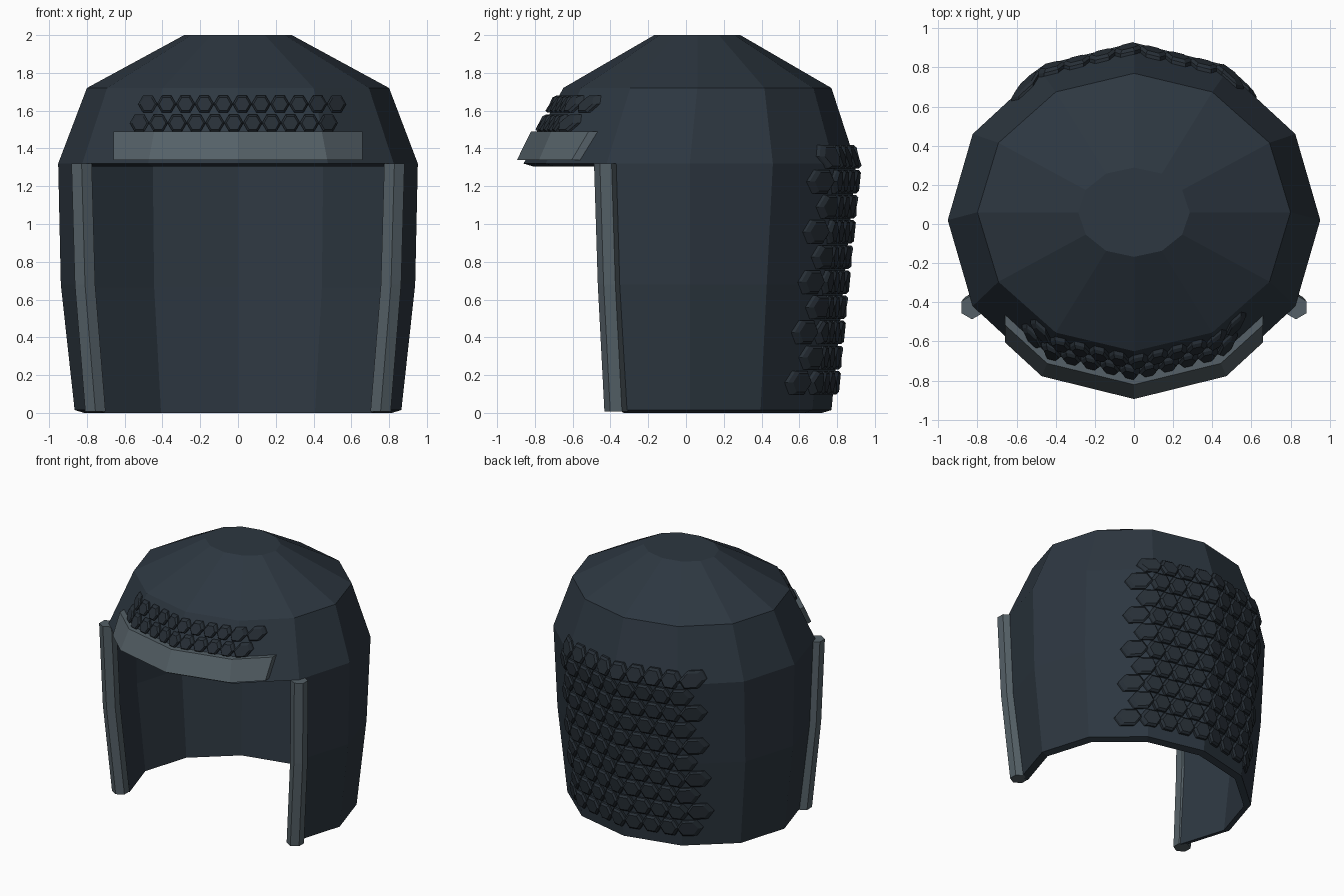
import bpy
from math import sin, cos, pi

if "Cube" in bpy.data.objects:
    bpy.data.objects.remove(bpy.data.objects["Cube"])

# z, half width, centre y, half depth of each shell ring
RINGS = [(0.015, .865, .02, .75), (.68, .938, .02, .815), (1.32, .952, .02, .88),
         (1.72, .80, .06, .71), (2.0, .285, .06, .228)]
N = 12


def material(name, rgb):
    m = bpy.data.materials.new(name)
    m.diffuse_color = (*rgb, 1)
    m.use_nodes = True
    m.node_tree.nodes["Principled BSDF"].inputs["Base Color"].default_value = m.diffuse_color
    return m


shell_mat = material("dark_shell", (.026, .038, .052))
scale_mat = material("dark_scale", (.02, .028, .037))
trim_mat = material("grey_trim", (.09, .118, .135))


def make(name, verts, faces, mat):
    me = bpy.data.meshes.new(name)
    me.from_pydata(verts, [], faces)
    me.update()
    me.materials.append(mat)
    ob = bpy.data.objects.new(name, me)
    bpy.context.collection.objects.link(ob)
    return ob


def ring_at(z):
    for a, b in zip(RINGS, RINGS[1:]):
        if z <= b[0]:
            t = (z - a[0]) / (b[0] - a[0])
            return [p + (q - p) * t for p, q in zip(a, b)]


def surface_y(x, z, side):
    """y of the faceted shell at x, z; side is -1 front, +1 back"""
    _, rx, cy, ry = ring_at(z)
    for k in range(3):
        a, b = pi / 2 - k * pi / 6, pi / 2 - (k + 1) * pi / 6
        if abs(x) <= rx * cos(b) + 1e-6:
            t = (abs(x) - rx * cos(a)) / (rx * (cos(b) - cos(a)))
            return cy + side * ry * (sin(a) + (sin(b) - sin(a)) * t)
    return cy


# helmet shell: outer and inner skins, open face, closed rims
verts, faces = [], []
for inset, drop in ((0, 0), (.05, .015)):
    for z, rx, cy, ry in RINGS:
        d = .05 if inset and z == 2.0 else drop
        verts += [((rx - inset) * cos(i * pi / 6), cy + (ry - inset) * sin(i * pi / 6), z - d)
                  for i in range(N)]
outer = [tuple(range(4 * N, 5 * N))]
for r in range(4):
    for i in range(N):
        if r < 2 and 7 <= i <= 10:
            continue                                  # face opening
        j = (i + 1) % N
        outer.append((r * N + i, r * N + j, (r + 1) * N + j, (r + 1) * N + i))
shift = len(RINGS) * N
edges = {(f[k], f[(k + 1) % len(f)]) for f in outer for k in range(len(f))}
faces = outer + [tuple(v + shift for v in reversed(f)) for f in outer]
faces += [(b, a, a + shift, b + shift) for a, b in edges if (b, a) not in edges]
used = sorted({v for f in faces for v in f})
remap = {v: k for k, v in enumerate(used)}
make("helmet_shell", [verts[v] for v in used],
     [tuple(remap[v] for v in f) for f in faces], shell_mat)

# brow guard following the front facets
verts, faces = [], []
for k in range(5):
    for z, off in ((1.34, -.045), (1.49, -.05), (1.49, .01), (1.34, .01)):
        rx = ring_at(z)[1]
        x = (-.66, -rx / 2, 0, rx / 2, .66)[k]
        verts.append((x, surface_y(x, z, -1) + off, z))
for k in range(4):
    for c in range(4):
        d = (c + 1) % 4
        faces.append((k * 4 + c, k * 4 + 4 + c, k * 4 + 4 + d, k * 4 + d))
faces += [(0, 1, 2, 3), (19, 18, 17, 16)]
make("brow_guard", verts, faces, trim_mat)

# hexagonal trim rods along both sides of the opening
for side, name in ((-1, "left_edge_trim"), (1, "right_edge_trim")):
    verts = []
    for x, y, z in ((.755, -.37, .008), (.81, -.405, .68), (.828, -.425, 1.32)):
        verts += [(side * x + .062 * sin(i * pi / 3), y - .062 * cos(i * pi / 3), z)
                  for i in range(6)]
    faces = [(r * 6 + i, r * 6 + (i + 1) % 6, r * 6 + 6 + (i + 1) % 6, r * 6 + 6 + i)
             for r in range(2) for i in range(6)]
    faces += [(5, 4, 3, 2, 1, 0), tuple(range(12, 18))]
    make(name, verts, faces, trim_mat)


def scale_patch(name, side, centres, radius):
    """Raised bevelled hexagons projected onto the shell"""
    verts, faces = [], []
    for cx, cz in centres:
        n = len(verts)
        for size, lift in ((1, -.005), (1, .018), (.78, .032)):
            for i in range(6):
                x = cx + radius * size * cos(i * pi / 3)
                z = cz + radius * size * sin(i * pi / 3)
                verts.append((x, surface_y(x, z, side) + side * lift, z))
        new = [(n + r * 6 + i, n + r * 6 + (i + 1) % 6, n + r * 6 + 6 + (i + 1) % 6, n + r * 6 + 6 + i)
               for r in range(2) for i in range(6)]
        new += [tuple(n + 5 - i for i in range(6)), tuple(n + 12 + i for i in range(6))]
        faces += new if side < 0 else [f[::-1] for f in new]
    make(name, verts, faces, scale_mat)


# two rows of small scales on the brow, ten rows of large ones on the back
scale_patch("front_scales", -1,
            [((i - 5) * .1 + o, z) for z, o in ((1.535, -.022), (1.635, .022)) for i in range(11)], .051)
scale_patch("back_scales", 1,
            [((i - 4) * .13 + (.033 if r % 2 == 0 else -.033), .16 + r * .133)
             for r in range(10) for i in range(9)], .072)
